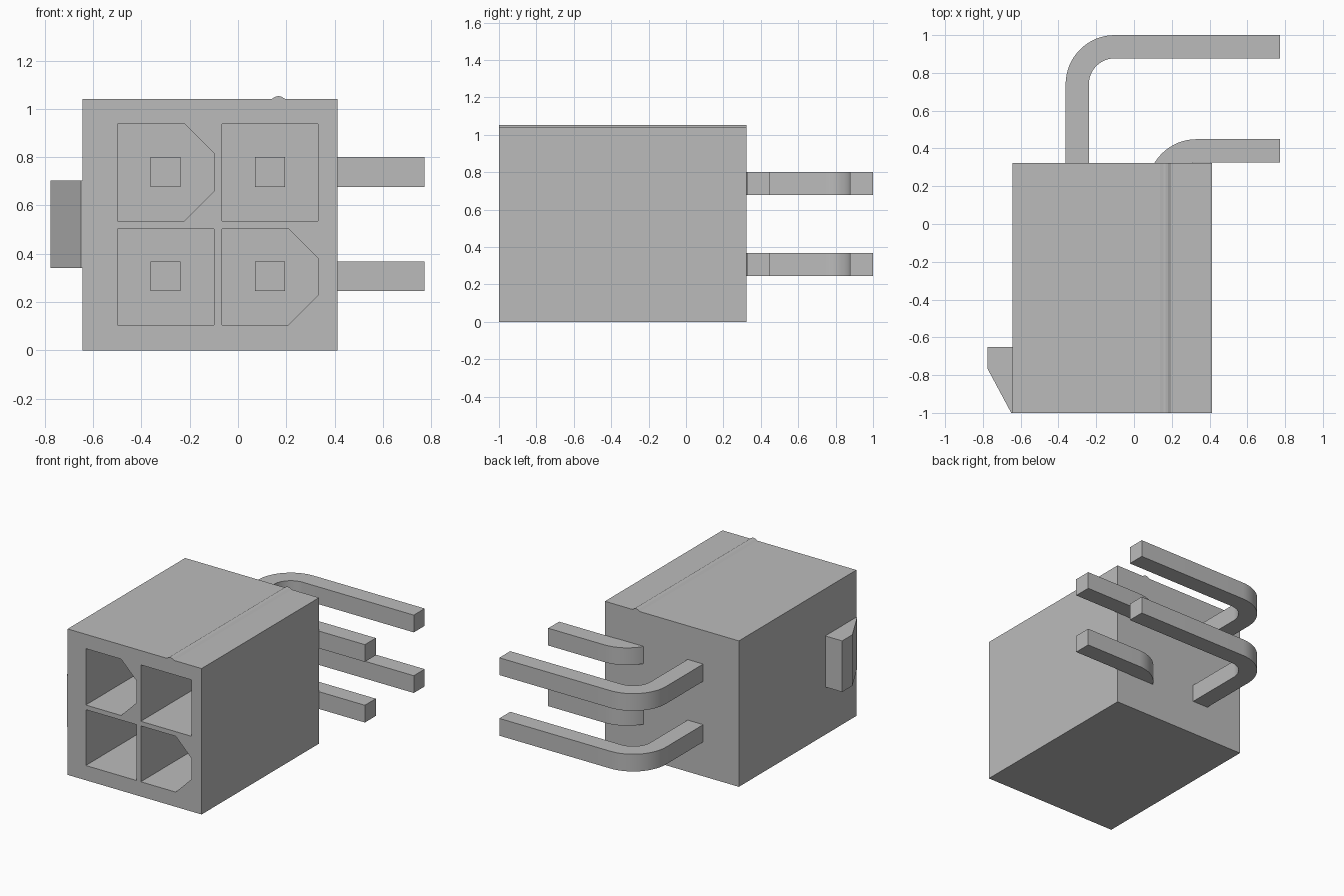
import bpy, bmesh, math
from mathutils import Vector

cube = bpy.data.objects.get("Cube")
if cube:
    bpy.data.objects.remove(cube, do_unlink=True)

grey = bpy.data.materials.new("plain grey")
grey.use_nodes = True
grey.diffuse_color = (0.5, 0.5, 0.5, 1)
grey.node_tree.nodes["Principled BSDF"].inputs["Base Color"].default_value = (0.5, 0.5, 0.5, 1)


def prism(name, outline, start, end, axis):
    """Extrude a flat outline along z (xy outline) or along y (xz outline)."""
    def place(p, t):
        return Vector((p[0], p[1], t)) if axis == "z" else Vector((p[0], t, p[1]))
    bm = bmesh.new()
    base = bm.faces.new([bm.verts.new(place(p, start)) for p in outline])
    shift = place((0, 0), end) - place((0, 0), start)
    top = bmesh.ops.extrude_face_region(bm, geom=[base], use_keep_orig=True)["geom"]
    bmesh.ops.translate(bm, vec=shift, verts=[v for v in top if isinstance(v, bmesh.types.BMVert)])
    bmesh.ops.recalc_face_normals(bm, faces=bm.faces)
    mesh = bpy.data.meshes.new(name)
    bm.to_mesh(mesh)
    bm.free()
    mesh.materials.append(grey)
    obj = bpy.data.objects.new(name, mesh)
    bpy.context.collection.objects.link(obj)
    return obj


def activate(obj):
    bpy.ops.object.select_all(action="DESELECT")
    obj.select_set(True)
    bpy.context.view_layer.objects.active = obj


def rectangle(x0, x1, z0, z1):
    return [(x0, z0), (x1, z0), (x1, z1), (x0, z1)]


def keyed(x0, x1, z0, z1, cut=0.123):
    """Rectangle with both corners on its right side cut off."""
    return [(x0, z0), (x1 - cut, z0), (x1, z0 + cut), (x1, z1 - cut), (x1 - cut, z1), (x0, z1)]


# Housing with four sockets open at the front
FRONT, BACK, SOCKET_END = -1.0, 0.323, 0.1
housing = prism("housing", rectangle(-0.643, 0.413, 0, 1.04), FRONT, BACK, "y")
left_column, right_column = (-0.5, -0.099), (-0.066, 0.332)
lower_row, upper_row = (0.105, 0.503), (0.536, 0.938)
sockets = [
    keyed(*left_column, *upper_row),
    rectangle(*right_column, *upper_row),
    rectangle(*left_column, *lower_row),
    keyed(*right_column, *lower_row),
]
for outline in sockets:
    cutter = prism("socket_cutter", outline, FRONT - 0.1, SOCKET_END, "y")
    cutter.hide_render = True
    cut = housing.modifiers.new("socket", "BOOLEAN")
    cut.operation, cut.solver, cut.object = "DIFFERENCE", "EXACT", cutter
    activate(housing)
    bpy.ops.object.modifier_apply(modifier=cut.name)
    bpy.data.objects.remove(cutter, do_unlink=True)

# Low rounded rib along the top
prism("top_rib", [(0.138, 1.035), (0.138, 1.04), (0.155, 1.05), (0.167, 1.053),
                  (0.18, 1.05), (0.197, 1.04), (0.197, 1.035)], FRONT, BACK, "y")

# Wedge latch on the side
prism("side_latch", [(-0.63, -1.0), (-0.65, -1.0), (-0.776, -0.765),
                     (-0.776, -0.65), (-0.63, -0.65)], 0.34, 0.704, "z")

# Bent square pins
TIP, PIN_END, THICK, RADIUS, STEPS = -0.45, 0.772, 0.123, 0.26, 16


def pin_outline(x, y):
    """Pin whose outer edges lie on x and y, with a quarter bend between."""
    cx, cy = x + RADIUS, y - RADIUS

    def arc(r):
        angles = [math.pi - math.pi / 2 * i / STEPS for i in range(STEPS + 1)]
        return [(cx + r * math.cos(a), cy + r * math.sin(a)) for a in angles]
    outer, inner = arc(RADIUS), arc(RADIUS - THICK)
    return ([(x, TIP)] + outer + [(PIN_END, y), (PIN_END, y - THICK)]
            + inner[::-1] + [(x + THICK, TIP)])


for row, z in (("lower", 0.245), ("upper", 0.677)):
    for kind, x, y in (("long", -0.362, 1.0), ("short", 0.071, 0.449)):
        pin = prism(f"{row}_{kind}_pin", pin_outline(x, y), z, z + THICK, "z")
        activate(pin)
        bpy.ops.object.shade_smooth_by_angle(angle=math.radians(30))
